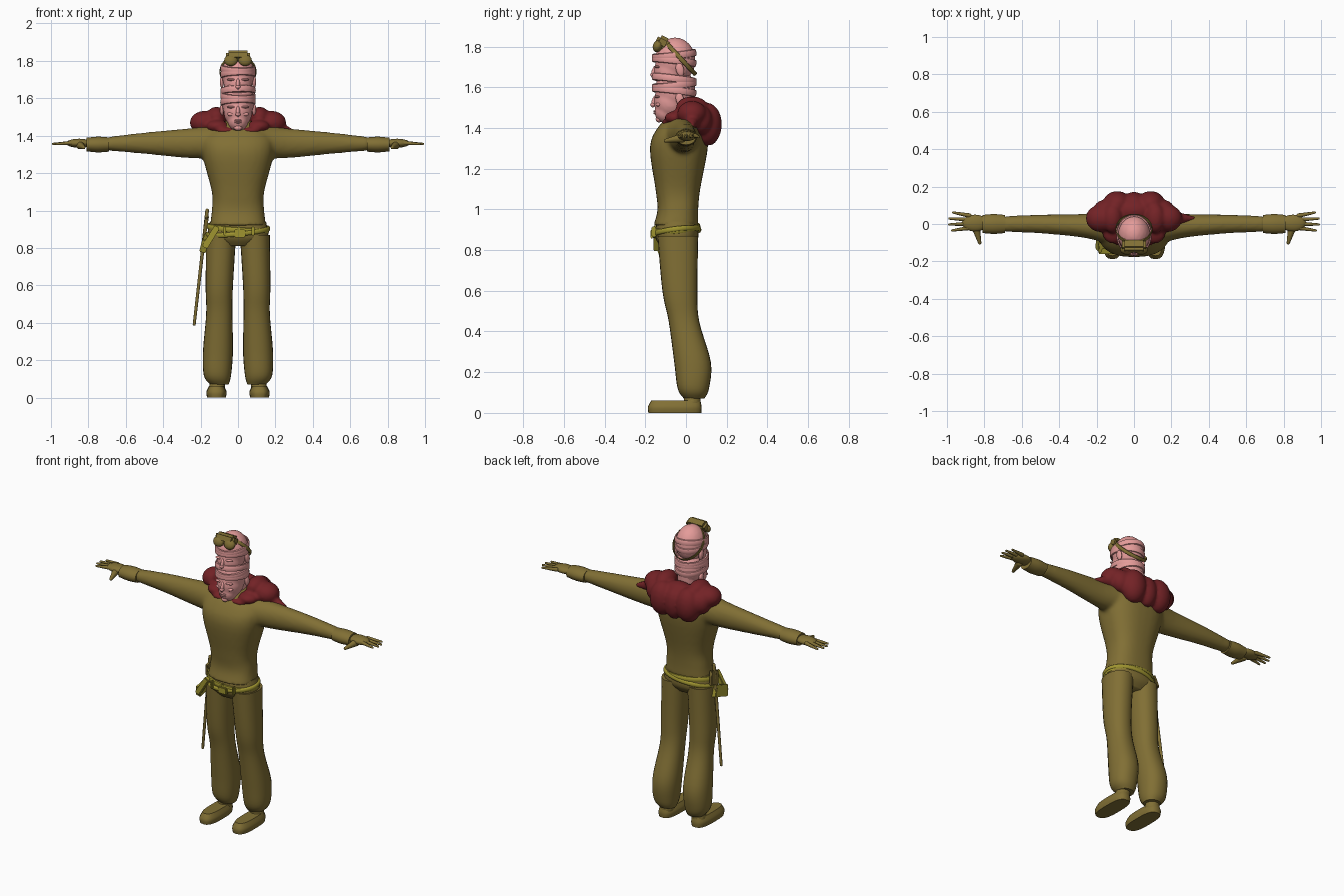
import bpy, bmesh, math
from mathutils import Vector, Matrix

old = bpy.data.objects.get("Cube")
if old:
    bpy.data.objects.remove(old, do_unlink=True)


def material(name, red, green, blue):
    mat = bpy.data.materials.new(name)
    mat.use_nodes = True
    mat.diffuse_color = (red, green, blue, 1)
    mat.node_tree.nodes["Principled BSDF"].inputs["Base Color"].default_value = (red, green, blue, 1)
    return mat


OLIVE = material("olive cloth", .22, .16, .035)
RED = material("dark red cloth", .17, .016, .019)
PINK = material("pink skin", .78, .33, .32)
YELLOW = material("yellow leather", .35, .3, .03)


def finish(name, bm, mat, place=(0, 0, 0), turn=(0, 0, 0)):
    bmesh.ops.recalc_face_normals(bm, faces=bm.faces)
    mesh = bpy.data.meshes.new(name)
    bm.to_mesh(mesh)
    bm.free()
    mesh.materials.append(mat)
    ob = bpy.data.objects.new(name, mesh)
    ob.location, ob.rotation_euler = place, turn
    bpy.context.collection.objects.link(ob)
    bpy.ops.object.select_all(action='DESELECT')
    ob.select_set(True)
    bpy.context.view_layer.objects.active = ob
    bpy.ops.object.shade_smooth_by_angle(angle=math.radians(50))
    return ob


def melt(ob, voxel, rounds):
    """Blend overlapping volumes into one soft skin."""
    remesh = ob.modifiers.new("blend", 'REMESH')
    remesh.mode, remesh.voxel_size, remesh.use_smooth_shade = 'VOXEL', voxel, True
    soften = ob.modifiers.new("soften", 'SMOOTH')
    soften.factor, soften.iterations = .5, rounds


def splined(rows, steps=5):
    """Fill in rows along a smooth curve through the given ones."""
    rows = [Vector(row) for row in rows]
    result = []
    for i in range(len(rows) - 1):
        before, start, end = rows[max(i - 1, 0)], rows[i], rows[i + 1]
        after = rows[min(i + 2, len(rows) - 1)]
        for k in range(steps):
            t = k / steps
            enter, leave = (end - before) / 2, (after - start) / 2
            bend = (end - start) * 3 - enter * 2 - leave
            twist = (start - end) * 2 + enter + leave
            result.append(start + enter * t + bend * t * t + twist * t * t * t)
    return result + [rows[-1]]


def loft(bm, rows, axis='z', side=1, power=1, sides=24):
    """Rows are: position on the axis, centre, centre, radius, radius."""
    loops = []
    for along, c, d, r, q in splined(rows):
        loop = []
        for i in range(sides):
            angle = math.tau * i / sides
            u, v = math.cos(angle), math.sin(angle)
            u = c + r * math.copysign(abs(u) ** power, u)
            v = d + q * math.copysign(abs(v) ** power, v)
            x, y, z = (u, v, along) if axis == 'z' else (along, u, v)
            loop.append(bm.verts.new((x * side, y, z)))
        loops.append(loop)
    for lower, upper in zip(loops, loops[1:]):
        for i in range(sides):
            bm.faces.new((lower[i], lower[i - 1], upper[i - 1], upper[i]))
    bm.faces.new(loops[0])
    bm.faces.new(loops[-1])


def part(name, rows, mat, **options):
    bm = bmesh.new()
    loft(bm, rows, **options)
    return finish(name, bm, mat)


def blob(bm, centre, size, turn=0):
    matrix = (Matrix.Translation(centre) @ Matrix.Rotation(turn, 4, 'X')
              @ Matrix.Diagonal((*size, 1)))
    bmesh.ops.create_icosphere(bm, subdivisions=3, radius=1, matrix=matrix)


def rod(bm, start, end, thick, thin):
    """Tapered stick with round ends."""
    start, end = Vector(start), Vector(end)
    aim = (end - start).to_track_quat('Z', 'Y').to_matrix().to_4x4()
    bmesh.ops.create_cone(bm, segments=12, radius1=thick, radius2=thin, depth=(end - start).length,
                          matrix=Matrix.Translation((start + end) / 2) @ aim)
    blob(bm, start, [thick] * 3)
    blob(bm, end, [thin] * 3)


def box(name, centre, size, mat, turn=(0, 0, 0), bevel=.004):
    bm = bmesh.new()
    bmesh.ops.create_cube(bm, size=1, matrix=Matrix.Diagonal((*size, 1)))
    bmesh.ops.bevel(bm, geom=bm.edges[:], offset=bevel, segments=2, affect='EDGES')
    return finish(name, bm, mat, centre, turn)


def band(name, centre, rx, ry, high, thick, mat, turn, sides=40):
    """Closed strap with a softly bulging section."""
    bm = bmesh.new()
    loops = []
    for i in range(sides):
        angle = math.tau * i / sides
        loop = []
        for k in range(7):
            swing = math.pi * (k / 6 - .5)
            bulge = thick * math.sqrt(math.cos(swing) + .001)
            loop.append(bm.verts.new(((rx + bulge) * math.cos(angle), (ry + bulge) * math.sin(angle),
                                      high / 2 * math.sin(swing))))
        loops.append(loop)
    for i in range(sides):
        one, two = loops[i - 1], loops[i]
        for k in range(len(one)):
            bm.faces.new((one[k], one[k - 1], two[k - 1], two[k]))
    return finish(name, bm, mat, centre, turn)


# Shirt: torso and sleeves blended into one skin
bm = bmesh.new()
loft(bm, [(.92, 0, -.05, .15, .11), (1, 0, -.04, .14, .1), (1.1, 0, -.04, .14, .11),
          (1.3, 0, -.035, .19, .142), (1.4, 0, -.02, .18, .12), (1.48, 0, 0, .07, .06)],
     power=.8, sides=32)
for side in (1, -1):
    loft(bm, [(.1, -.02, 1.37, .1, .09), (.26, -.01, 1.36, .065, .08),
              (.5, 0, 1.36, .05, .057), (.7, 0, 1.357, .042, .036)], axis='x', side=side)
melt(finish("shirt", bm, OLIVE), .011, 6)

# Pelvis
part("pelvis", [(.81, 0, -.045, .1, .07), (.86, 0, -.045, .16, .105), (.94, 0, -.045, .15, .1)],
     OLIVE, power=.85)

for side, label in ((1, "left"), (-1, "right")):
    # Trouser leg
    part(label + "_leg", [(.07, .1, .04, .05, .05), (.12, .11, .036, .073, .077),
                          (.25, .107, .032, .08, .09), (.45, .1, -.01, .07, .075),
                          (.6, .1, -.03, .073, .086), (.87, .09, -.04, .08, .1)],
         OLIVE, side=side, power=.9)

    # Shoe and ankle
    part(label + "_shoe", [(0, .115, -.055, .05, .13), (.03, .115, -.055, .054, .132),
                           (.062, .115, -.05, .04, .12)], OLIVE, side=side, power=.7)
    bm = bmesh.new()
    rod(bm, (.112 * side, .03, .05), (.107 * side, .035, .13), .043, .04)
    finish(label + "_ankle", bm, OLIVE)

    # Glove cuff
    part(label + "_cuff", [(.69, 0, 1.353, .048, .038), (.75, 0, 1.353, .053, .042),
                           (.81, 0, 1.353, .048, .036)], OLIVE, axis='x', side=side)

    # Hand with thumb and four fingers
    bm = bmesh.new()
    blob(bm, (.85 * side, .005, 1.36), (.07, .045, .024))
    rod(bm, (.845 * side, -.02, 1.35), (.825 * side, -.1, 1.337), .022, .009)
    for k in range(4):
        spread = k - 1.4
        reach = .99 - .009 * spread ** 2
        rod(bm, (.88 * side, .01 + .022 * spread, 1.362),
            (reach * side, .01 + .032 * spread, 1.356), .012, .006)
    finish(label + "_hand", bm, OLIVE)

# Two stacked heads sharing one face design
for lift, label in ((0, "lower"), (.147, "upper")):
    bm = bmesh.new()
    blob(bm, (0, -.053, 1.585 + lift), (.088, .1, .113))
    blob(bm, (0, -.075, 1.53 + lift), (.077, .083, .09))
    if not lift:
        blob(bm, (0, -.1, 1.48), (.055, .055, .057))
    melt(finish(label + "_head", bm, PINK), .008, 4)

    # Nose, mouth, brows, cheeks and ears
    bm = bmesh.new()
    blob(bm, (0, -.156, 1.53 + lift), (.01, .013, .032), -.3)
    blob(bm, (0, -.162, 1.514 + lift), (.014, .014, .01))
    if not lift:
        for drop in (0, .01):
            blob(bm, (0, -.15, 1.482 - drop), (.02, .01, .006))
        blob(bm, (0, -.133, 1.443), (.022, .016, .016))
    for side in (1, -1):
        blob(bm, (.086 * side, -.03, 1.54 + lift), (.011, .02, .034), .25)
        blob(bm, (.034 * side, -.14, 1.553 + lift), (.026, .014, .007))
        blob(bm, (.034 * side, -.135, 1.515 + lift), (.024, .014, .011))
    finish(label + "_face_features", bm, PINK)

    # Wrapped cloth folds above the brow
    folds = 2 if lift else 3
    for k in range(folds):
        tilt = .12 * (-1) ** (k + 1)
        band(f"{label}_head_fold_{k + 1}", (0, -.058, 1.582 + .029 * k + lift), .085, .1,
             .036, .01, PINK, (tilt, tilt / 3, 0))

# Neck
bm = bmesh.new()
rod(bm, (0, -.02, 1.43), (0, -.02, 1.6), .058, .063)
finish("neck", bm, PINK)

# Puffy shoulder wrap: a half ring of lumps, a collar and a trailing point
bm = bmesh.new()
lumps = 7
for k in range(lumps):
    angle = math.pi * k / (lumps - 1)
    back = math.sin(angle)
    swell = .008 * (-1) ** k
    blob(bm, (.18 * math.cos(angle), .03 + .085 * back, 1.47 - .06 * back),
         (.07 + swell, .065 + swell, .055 + .05 * back + swell))
blob(bm, (0, .07, 1.46), (.11, .07, .07))
rod(bm, (.2, .03, 1.44), (.32, .03, 1.407), .045, .012)
for side in (1, -1):
    blob(bm, (.115 * side, .03, 1.5), (.055, .08, .055))
    blob(bm, (.11 * side, -.045, 1.45), (.06, .06, .035))
    blob(bm, (.06 * side, -.085, 1.427), (.06, .035, .018))
melt(finish("shoulder_wrap", bm, RED), .01, 3)

# Goggles pushed up on the forehead, with a slanted strap
slant = -.45
box("goggle_frame", (0, -.115, 1.82), (.13, .066, .06), OLIVE, (slant, 0, 0), bevel=.014)
for side, label in ((1, "left"), (-1, "right")):
    bm = bmesh.new()
    blob(bm, (.038 * side, -.138, 1.803), (.036, .024, .032), slant)
    finish(label + "_goggle_lens", bm, OLIVE)
band("goggle_strap", (0, -.027, 1.742), .094, .106, .022, .005, OLIVE, (-.82, 0, 0))

# Two crossed belts with a buckle and loops
band("waist_belt", (0, -.046, .906), .157, .106, .03, .011, YELLOW, (.1, .07, 0))
band("hip_belt", (0, -.046, .888), .161, .11, .026, .012, YELLOW, (.12, -.1, 0))
box("belt_buckle", (.01, -.168, .878), (.06, .014, .042), YELLOW)
for k in range(3):
    box(f"belt_loop_{k + 1}", (-.07 + .075 * k, -.158, .89), (.014, .022, .05), YELLOW)

# Hanging sash, sheath plate and long thin blade on the right hip
box("sash_loop", (-.145, -.145, .858), (.032, .03, .13), YELLOW, (0, .55, 0))
box("sash_end", (-.178, -.085, .825), (.035, .12, .07), YELLOW, (.3, .25, 0))
box("sheath_plate", (-.172, -.035, .925), (.02, .07, .085), OLIVE, (.25, .15, 0))
bm = bmesh.new()
rod(bm, (-.165, -.045, 1), (-.234, -.02, .392), .01, .008)
finish("hanging_blade", bm, OLIVE)
